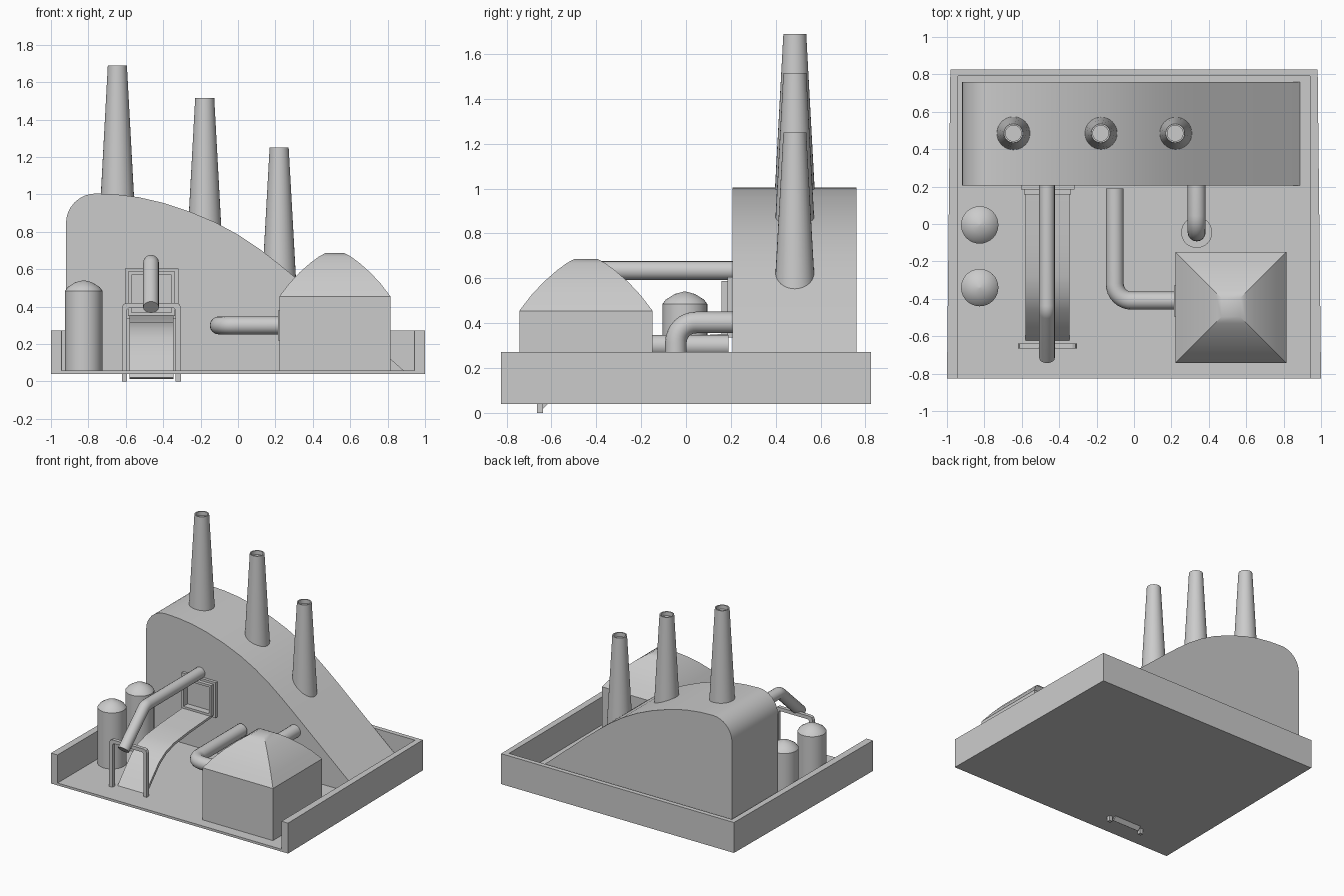
import bpy, bmesh, math
from mathutils import Vector

if "Cube" in bpy.data.objects:
    bpy.data.objects.remove(bpy.data.objects["Cube"])


def finish(name, bm, smooth=True):
    bmesh.ops.recalc_face_normals(bm, faces=bm.faces)
    me = bpy.data.meshes.new(name)
    bm.to_mesh(me)
    bm.free()
    ob = bpy.data.objects.new(name, me)
    bpy.context.collection.objects.link(ob)
    if smooth:
        shade(ob)
    return ob


def shade(ob):
    bpy.ops.object.select_all(action='DESELECT')
    ob.select_set(True)
    bpy.context.view_layer.objects.active = ob
    bpy.ops.object.shade_smooth_by_angle(angle=math.radians(30))


def prism(name, pts, vec, smooth=True):
    """Extrude a closed 3D outline along a vector."""
    bm = bmesh.new()
    f = bm.faces.new([bm.verts.new(p) for p in pts])
    r = bmesh.ops.extrude_face_region(bm, geom=[f], use_keep_orig=True)
    vs = [g for g in r['geom'] if isinstance(g, bmesh.types.BMVert)]
    bmesh.ops.translate(bm, verts=vs, vec=vec)
    return finish(name, bm, smooth)


def box(name, x0, x1, y0, y1, z0, z1):
    return prism(name, [(x0, y0, z0), (x1, y0, z0), (x1, y1, z0), (x0, y1, z0)],
                 (0, 0, z1 - z0), False)


def lathe(name, x, y, prof, n=32, turn=0.0):
    """Stack rings (radius, z) around a vertical axis, capped at both ends."""
    bm = bmesh.new()
    rings = []
    for r, z in prof:
        rings.append([bm.verts.new((x + r * math.cos(turn + 2 * math.pi * i / n),
                                    y + r * math.sin(turn + 2 * math.pi * i / n), z))
                      for i in range(n)])
    for a, b in zip(rings, rings[1:]):
        for i in range(n):
            j = (i + 1) % n
            bm.faces.new((a[i], a[j], b[j], b[i]))
    bm.faces.new(rings[0])
    bm.faces.new(rings[-1])
    return finish(name, bm)


def pipe(name, pts, radius, bend):
    """Round pipe through three points, with a rounded elbow in the middle."""
    a, c, b = map(Vector, pts)
    u, v = (a - c).normalized(), (b - c).normalized()
    angle = math.pi - u.angle(v)
    dist = bend * math.tan(angle / 2)
    centre = c + (u + v).normalized() * (bend / math.cos(angle / 2))
    s, e = c + u * dist - centre, c + v * dist - centre
    path = [a]
    for i in range(9):
        t = i / 8
        path.append(centre + (s * math.sin((1 - t) * angle) + e * math.sin(t * angle)) / math.sin(angle))
    path.append(b)
    cu = bpy.data.curves.new(name, 'CURVE')
    cu.dimensions = '3D'
    cu.bevel_depth = radius
    cu.bevel_resolution = 6
    cu.use_fill_caps = True
    sp = cu.splines.new('POLY')
    sp.points.add(len(path) - 1)
    for p, q in zip(sp.points, path):
        p.co = (*q, 1)
    ob = bpy.data.objects.new(name, cu)
    bpy.context.collection.objects.link(ob)
    bpy.ops.object.select_all(action='DESELECT')
    ob.select_set(True)
    bpy.context.view_layer.objects.active = ob
    bpy.ops.object.convert(target='MESH')
    shade(bpy.context.view_layer.objects.active)


# Yard floor and three-sided wall
prism("yard_floor", [(-1, -.825, .04), (1, -.825, .04), (.982, .825, .04), (-.982, .825, .04)],
      (0, 0, .018), False)
prism("yard_wall", [(-1, -.825, .04), (-.945, -.825, .04), (-.94, .79, .04), (.94, .79, .04),
                    (.945, -.825, .04), (1, -.825, .04), (.982, .825, .04), (-.982, .825, .04)],
      (0, 0, .232), False)

# Main hall with a long sloping roof
hall = [(.89, .055), (-.92, .055), (-.92, .84)]
for i in range(1, 8):
    t = math.pi / 2 * i / 8
    hall.append((-.76 - .16 * math.cos(t), .845 + .16 * math.sin(t)))
hall += [(-.76, 1.005), (-.65, 1.0), (-.53, .985), (-.40, .955), (-.25, .905), (-.12, .85),
         (0, .785), (.12, .705), (.22, .627), (.31, .553), (.60, .305), (.82, .117)]
prism("main_hall", [(x, .207, z) for x, z in hall], (0, .553, 0))

# Tapered chimneys with recessed tops
for i, (x, z0, z1) in enumerate([(-.645, .97, 1.69), (-.178, .80, 1.515), (.22, .55, 1.25)]):
    lathe(f"chimney_{i + 1}", x, .485,
          [(.09, z0), (.051, z1), (.042, z1), (.042, z1 - .03)])

# Storage tanks
for i, y in enumerate((-.005, -.34)):
    lathe(f"tank_{i + 1}", -.825, y,
          [(.1, .055), (.1, .485), (.085, .505), (.045, .53), (.004, .541)])

# Square building with a curved pyramid roof
roof = [(.297, .055), (.297, .455), (.245, .523), (.19, .582), (.13, .635), (.085, .668), (.05, .687)]
lathe("square_building", .518, -.446, [(r * math.sqrt(2), z) for r, z in roof], 4, math.pi / 4)

# Pipes and their flanges
pipe("side_pipe", [(.23, -.41, .3), (-.103, -.41, .3), (-.103, .19, .3)], .048, .09)
pipe("ground_pipe", [(.335, .22, .403), (.335, -.045, .403), (.335, -.045, .05)], .048, .09)
pipe("spout", [(-.465, .22, .635), (-.465, -.46, .635), (-.465, -.715, .397)], .042, .06)
lathe("ground_flange", .335, -.045, [(.083, .05), (.083, .068)])
box("side_flange", .214, .222, -.495, -.33, .22, .38)

# Chute running from the hall down through the portal
chute = [(.21, .355), (-.1, .335), (-.28, .315), (-.38, .285), (-.46, .235), (-.55, .14), (-.655, .02)]
under = [(y + .012, max(z - .018, .012)) for y, z in reversed(chute[1:])]
prism("chute", [(-.58, y, z) for y, z in chute + under + [(.21, .337)]], (.235, 0, 0))

# Portal around the chute exit
half = [(.158, 0), (.158, .395), (.15, .413), (.135, .42)]
inner = [(.12, .393), (.13, .383), (.13, 0)]
right = lambda pts: [(-.463 + x, z) for x, z in pts]
left = lambda pts: [(-.463 - x, z) for x, z in pts]
outline = right(half) + left(half[::-1]) + left(inner[::-1]) + right(inner)
prism("portal", [(x, -.665, z) for x, z in outline], (0, .027, 0), False)

# Double window frame on the hall
for k, (x0, x1, z0, z1, y0, w) in enumerate([(-.605, -.318, .335, .605, .185, .022),
                                             (-.588, -.338, .35, .588, .158, .018)]):
    box(f"frame_{k}_left", x0, x0 + w, y0, .21, z0, z1)
    box(f"frame_{k}_right", x1 - w, x1, y0, .21, z0, z1)
    box(f"frame_{k}_top", x0 + w, x1 - w, y0, .21, z1 - w, z1)
    box(f"frame_{k}_bottom", x0 + w, x1 - w, y0, .21, z0, z0 + w)
